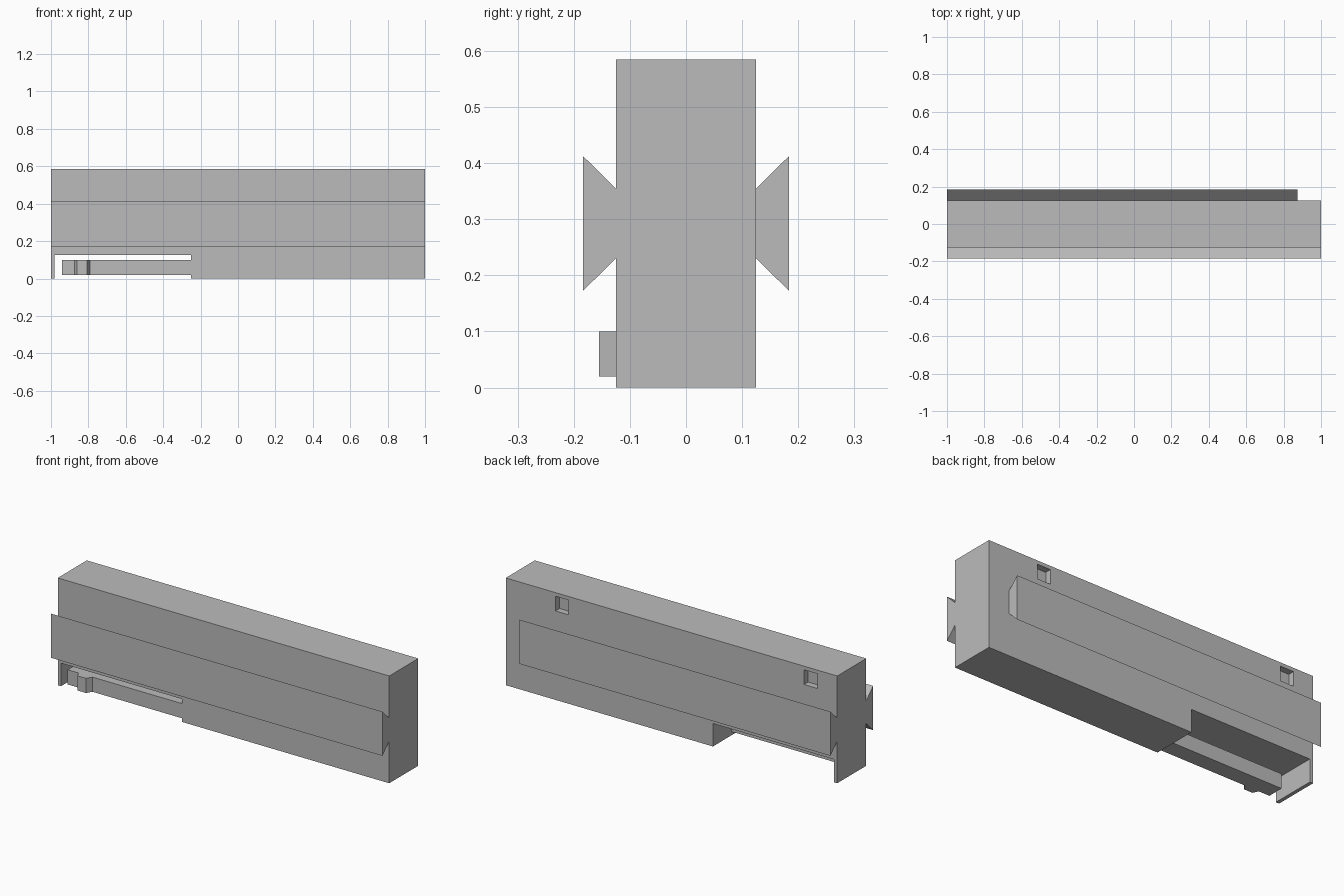
import bpy
import bmesh
from mathutils import Vector

cube = bpy.data.objects.get("Cube")
if cube:
    bpy.data.objects.remove(cube, do_unlink=True)

# Single flat colour
grey = bpy.data.materials.new("plain_grey")
grey.use_nodes = True
colour = (0.5, 0.5, 0.5, 1)
grey.diffuse_color = colour
grey.node_tree.nodes["Principled BSDF"].inputs["Base Color"].default_value = colour


def prism(name, profile, axis, start, end):
    """Extrude a 2D profile along an axis (0=x, 1=y, 2=z) from start to end."""
    bm = bmesh.new()
    verts = []
    for point in profile:
        co = list(point)
        co.insert(axis, start)
        verts.append(bm.verts.new(co))
    face = bm.faces.new(verts)
    extruded = bmesh.ops.extrude_face_region(bm, geom=[face])["geom"]
    shift = Vector((0, 0, 0))
    shift[axis] = end - start
    bmesh.ops.translate(bm, vec=shift, verts=[v for v in extruded if isinstance(v, bmesh.types.BMVert)])
    bmesh.ops.recalc_face_normals(bm, faces=bm.faces)
    mesh = bpy.data.meshes.new(name)
    bm.to_mesh(mesh)
    bm.free()
    mesh.materials.append(grey)
    obj = bpy.data.objects.new(name, mesh)
    bpy.context.collection.objects.link(obj)
    return obj


half_depth, height = 0.125, 0.585

# Main block, with the latch opening cut up from the underside
body = prism("body", [(-1, 0), (-0.98, 0), (-0.98, 0.125), (-0.25, 0.125),
                      (-0.25, 0), (1, 0), (1, height), (-1, height)],
             1, -half_depth, half_depth)

# Shallow square pockets near the top of the back
for i, x in enumerate((-0.88, 0.62)):
    cutter = prism(f"pocket_cutter_{i + 1}",
                   [(x, 0.485), (x + 0.08, 0.485), (x + 0.08, 0.565), (x, 0.565)],
                   1, half_depth - 0.035, half_depth + 0.05)
    cutter.hide_render = True
    cutter.hide_viewport = True
    cutter.display_type = 'WIRE'
    cut = body.modifiers.new(f"pocket_{i + 1}", 'BOOLEAN')
    cut.operation = 'DIFFERENCE'
    cut.solver = 'EXACT'
    cut.object = cutter

# Dovetail rails: the front one runs full length, the back one stops short
for name, side, end in (("front_rail", -1, 1), ("back_rail", 1, 0.875)):
    inner, outer = side * half_depth, side * 0.184
    prism(name, [(inner, 0.23), (outer, 0.172), (outer, 0.413), (inner, 0.355)],
          0, -1, end)

# Spring latch arm with a catch bump on its front
prism("latch_arm", [(-0.25, -0.035), (-0.94, -0.035), (-0.94, -half_depth),
                    (-0.875, -half_depth), (-0.86, -0.155), (-0.808, -0.155),
                    (-0.79, -half_depth), (-0.25, -half_depth)],
      2, 0.02, 0.1)
